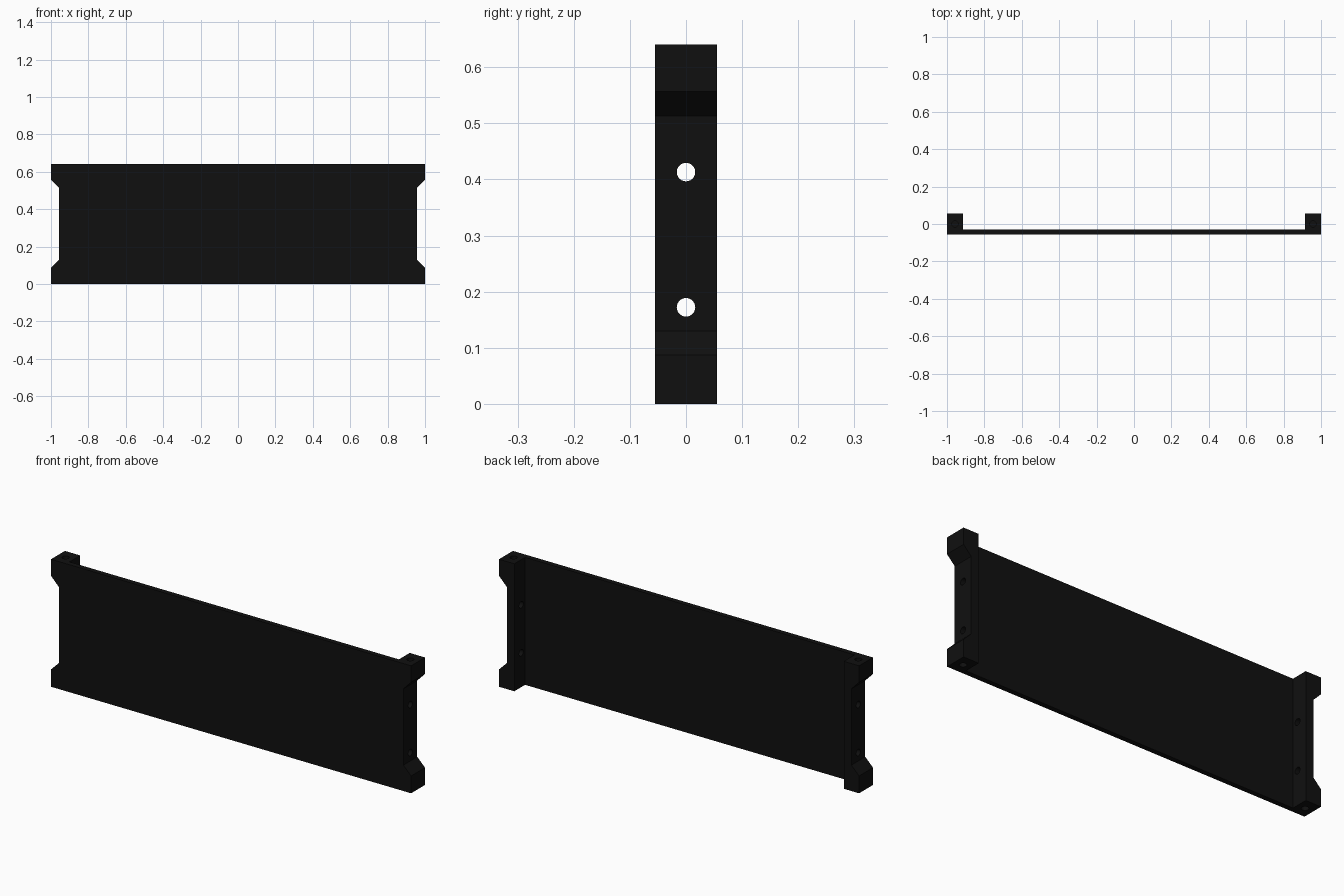
import bpy, bmesh, math

if "Cube" in bpy.data.objects:
    bpy.data.objects.remove(bpy.data.objects["Cube"])

H = 0.64            # overall height
Y0, Y1 = -0.055, 0.055
INNER, NOTCH = 0.915, 0.957

black = bpy.data.materials.new("matte_black")
black.diffuse_color = (0.005, 0.005, 0.005, 1)
black.use_nodes = True
black.node_tree.nodes["Principled BSDF"].inputs["Base Color"].default_value = black.diffuse_color


def extrude_profile(name, pts, y0, y1):
    """Extrude an x-z outline along y."""
    bm = bmesh.new()
    face = bm.faces.new([bm.verts.new((x, y0, z)) for x, z in pts])
    ext = bmesh.ops.extrude_face_region(bm, geom=[face])
    verts = [g for g in ext["geom"] if isinstance(g, bmesh.types.BMVert)]
    bmesh.ops.translate(bm, verts=verts, vec=(0, y1 - y0, 0))
    bmesh.ops.recalc_face_normals(bm, faces=bm.faces)
    mesh = bpy.data.meshes.new(name)
    bm.to_mesh(mesh)
    bm.free()
    ob = bpy.data.objects.new(name, mesh)
    bpy.context.collection.objects.link(ob)
    mesh.materials.append(black)
    return ob


def drill(ob, loc, radius, depth, rot=(0, 0, 0)):
    """Cut a round hole into a part."""
    bpy.ops.mesh.primitive_cylinder_add(vertices=32, radius=radius, depth=depth,
                                        location=loc, rotation=rot)
    cutter = bpy.context.object
    cutter.name = "hole_cutter"
    cutter.data.materials.append(black)
    cutter.hide_render = True
    cutter.hide_set(True)
    mod = ob.modifiers.new("hole", 'BOOLEAN')
    mod.operation = 'DIFFERENCE'
    mod.solver = 'EXACT'
    mod.object = cutter


# Thin front panel
extrude_profile("front_panel", [(-INNER, 0), (INNER, 0), (INNER, H), (-INNER, H)], Y0, -0.03)

# End posts with a chamfered notch on the outer side
outline = [(INNER, 0), (1, 0), (1, 0.087), (NOTCH, 0.13),
           (NOTCH, 0.513), (1, 0.557), (1, H), (INNER, H)]
for side, s in (("left", -1), ("right", 1)):
    post = extrude_profile(side + "_post", [(s * x, z) for x, z in outline], Y0, Y1)
    # Cross holes through the post
    for z in (0.172, 0.413):
        drill(post, (s * 0.94, 0, z), 0.0165, 0.2, (0, math.pi / 2, 0))
    # Blind holes in the top and bottom ends
    for z in (0, H):
        drill(post, (s * NOTCH, 0, z), 0.0165, 0.12)
